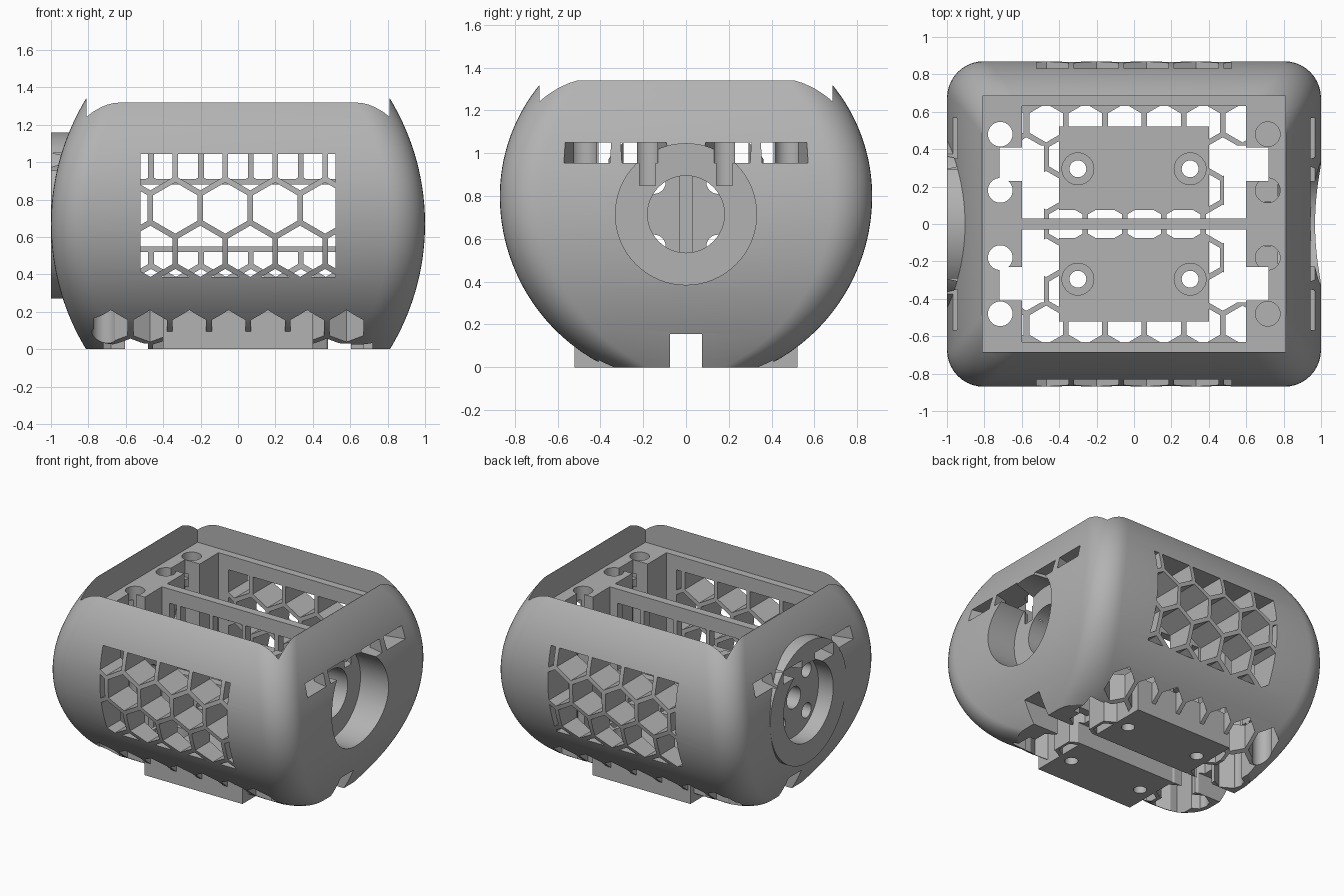
import bpy, bmesh, math
from mathutils import Vector

cube = bpy.data.objects.get("Cube")
if cube:
    bpy.data.objects.remove(cube, do_unlink=True)

grey = bpy.data.materials.new("plain grey")
grey.use_nodes = True
colour = (0.45, 0.45, 0.45, 1)
grey.diffuse_color = colour
grey.node_tree.nodes["Principled BSDF"].inputs["Base Color"].default_value = colour


def finish(name, bm):
    bmesh.ops.recalc_face_normals(bm, faces=bm.faces)
    me = bpy.data.meshes.new(name)
    bm.to_mesh(me)
    bm.free()
    me.materials.append(grey)
    ob = bpy.data.objects.new(name, me)
    bpy.context.collection.objects.link(ob)
    return ob


def loft(bm, rings):
    rows = [[bm.verts.new(p) for p in ring] for ring in rings]
    n = len(rows[0])
    for a, b in zip(rows, rows[1:]):
        for i in range(n):
            j = (i + 1) % n
            bm.faces.new((a[i], a[j], b[j], b[i]))
    bm.faces.new(rows[0])
    bm.faces.new(rows[-1])


def place(axis, u, v, t):
    return {"x": (t, u, v), "y": (u, t, v), "z": (u, v, t)}[axis]


def prisms(name, axis, outlines, lo, hi):
    bm = bmesh.new()
    for outline in outlines:
        loft(bm, [[place(axis, u, v, t) for u, v in outline] for t in (lo, hi)])
    return finish(name, bm)


def circle(u, v, r, n=48, turn=0.0):
    return [(u + r * math.cos(turn + math.tau * i / n),
             v + r * math.sin(turn + math.tau * i / n)) for i in range(n)]


def rect(u0, u1, v0, v1):
    return [(u0, v0), (u1, v0), (u1, v1), (u0, v1)]


def box(name, x0, x1, y0, y1, z0, z1):
    return prisms(name, "z", [rect(x0, x1, y0, y1)], z0, z1)


def combine(target, tool, operation="DIFFERENCE"):
    mod = target.modifiers.new("cut", "BOOLEAN")
    mod.operation = operation
    mod.solver = "EXACT"
    mod.object = tool
    bpy.context.view_layer.objects.active = target
    bpy.ops.object.modifier_apply(modifier=mod.name)
    bpy.data.objects.remove(tool, do_unlink=True)


def hexes(rows, pitch, web):
    # Each row is (first centre, height, count)
    r = (pitch - web) / math.sqrt(3)
    return [circle(u + pitch * k, v, r, 6, math.pi / 6)
            for u, v, count in rows for k in range(count)]


# Rounded shell: a rounded rectangle that bulges with height
def shell_ring(z, r=0.19, steps=10):
    a = 1 - 1.29 + math.sqrt(1.29 ** 2 - (z - 0.67) ** 2)
    bend = 0.885 if z < 0.8 else 0.82
    b = 0.87 - bend + math.sqrt(bend ** 2 - (z - 0.8) ** 2)
    ring = []
    for q, (sx, sy) in enumerate([(1, 1), (-1, 1), (-1, -1), (1, -1)]):
        for k in range(steps + 1):
            t = math.pi / 2 * (q + k / steps)
            ring.append((sx * (a - r) + r * math.cos(t), sy * (b - r) + r * math.sin(t), z))
    return ring


TOP, DECK, FLOOR, AXLE = 1.34, 1.15, 0.25, 0.715
bm = bmesh.new()
loft(bm, [shell_ring(TOP * i / 36) for i in range(37)])
body = finish("shell_body", bm)

# Flat-faced ring on one end
combine(body, prisms("end_ring", "x", [circle(0, AXLE, 0.445, 64)], -1, -0.65), "UNION")

# Open top and inner chamber
combine(body, box("top_opening", -0.81, 0.81, -0.685, 0.685, DECK, 1.6))
combine(body, box("chamber", -0.6, 0.6, -0.63, 0.63, FLOOR, 1.3))

# Honeycomb windows through front and back
P = 0.267
STEP = P * math.sqrt(3) / 2
rows = [(-0.335 - P - (k % 2) * P / 2, 0.755 + k * STEP, 6) for k in range(-2, 3)]
honeycomb = prisms("window_cells", "y", hexes(rows, P, 0.03), -1, 1)
combine(honeycomb, box("window_limit", -0.52, 0.52, -1.1, 1.1, 0.385, 1.045), "INTERSECT")
combine(body, honeycomb)

# Honeycomb through the floor
rows = [(-0.68, k * 0.18, 7) if k % 2 else (-0.575, k * 0.18, 6) for k in range(-3, 4)]
combine(body, prisms("floor_cells", "z", hexes(rows, 0.21, 0.03), -0.1, 0.3))

# Recess and bore on the left end
combine(body, prisms("left_recess", "x", [circle(0, AXLE, 0.33, 64)], 0.77, 1.1))
combine(body, prisms("left_bore", "x", [circle(0, AXLE, 0.18)], 0.5, 0.9))

# Dished ring face with screw holes on the right end
combine(body, prisms("right_recess", "x", [circle(0, AXLE, 0.29, 64)], -1.1, -0.88))
holes = [circle(sy * 0.15, AXLE + sz * 0.15, 0.055, 24) for sy in (-1, 1) for sz in (-1, 1)]
combine(body, prisms("right_screw_holes", "x", holes, -1, -0.5))
combine(body, prisms("right_centre_hole", "x", [circle(0, AXLE, 0.08, 24)], -1, -0.75))

# Pockets, floor gaps, slanted strap slots and deck holes on both ends
for s in (-1, 1):
    x0, x1 = sorted((s * 0.48, s * 0.605))
    combine(body, box("floor_gap", x0, x1, -0.42, 0.42, -0.1, 0.3))
    for side in (-1, 1):
        x0, x1 = sorted((s * 0.55, s * 0.72))
        y0, y1 = sorted((side * 0.23, side * 0.41))
        combine(body, box("side_pocket", x0, x1, y0, y1, -0.1, 1.3))
        for outer, inner in ((0.37, 0.29), (0.07, 0.15)):
            outline = [(s * 1.03, side * outer), (s * 1.03, side * (outer + 0.215)),
                       (s * 0.69, side * (inner + 0.215)), (s * 0.69, side * inner)]
            combine(body, prisms("strap_slot", "z", [outline], 0.955, 1.05))
    pegs = [circle(s * 0.715, y, 0.066, 32) for y in (-0.48, -0.18, 0.18, 0.48)]
    combine(body, prisms("deck_holes", "z", pegs, -0.1 if s < 0 else 0.85, 1.3))

# Channel along the underside
combine(body, box("channel", -1.2, 1.2, -0.075, 0.075, -0.1, 0.155))

# Mounting blocks with counterbored screw holes
blocks = []
for s, name in ((-1, "front_mount_block"), (1, "back_mount_block")):
    y0, y1 = sorted((s * 0.075, s * 0.52))
    block = box(name, -0.4, 0.4, y0, y1, 0, FLOOR + 0.002)
    spots = [(x, s * 0.295) for x in (-0.3, 0.3)]
    for r, low in ((0.045, -0.1), (0.085, 0.1)):
        cutter = prisms("screw_hole", "z", [circle(x, y, r, 32) for x, y in spots], low, 0.4)
        combine(block, cutter)
    blocks.append(block)
    # Clear the honeycomb out of the block's footprint
    combine(body, box("block_space", -0.399, 0.399, y0 + 0.001, y1 - 0.001, -0.1, 0.3))

# Pierced centre divider under the deck beam
divider = box("centre_divider", -0.601, 0.601, -0.03, 0.03, 0.2, DECK)
rows = [(-0.465 - P - (k % 2) * P / 2, 0.755 + k * STEP, 6) for k in range(-2, 3)]
for z0, z1 in ((0.33, 0.52), (0.91, 1.045)):
    cells = prisms("divider_cells", "y", hexes(rows, P, 0.03), -0.2, 0.2)
    combine(cells, box("divider_limit", -0.54, 0.54, -0.3, 0.3, z0, z1), "INTERSECT")
    combine(divider, cells)
combine(divider, box("divider_window", -0.54, 0.54, -0.1, 0.1, 0.55, 0.88))

# Smooth curved faces, keep edges sharp
bpy.ops.object.select_all(action="DESELECT")
for ob in [body, divider] + blocks:
    ob.select_set(True)
bpy.context.view_layer.objects.active = body
bpy.ops.object.shade_smooth_by_angle(angle=math.radians(25))
